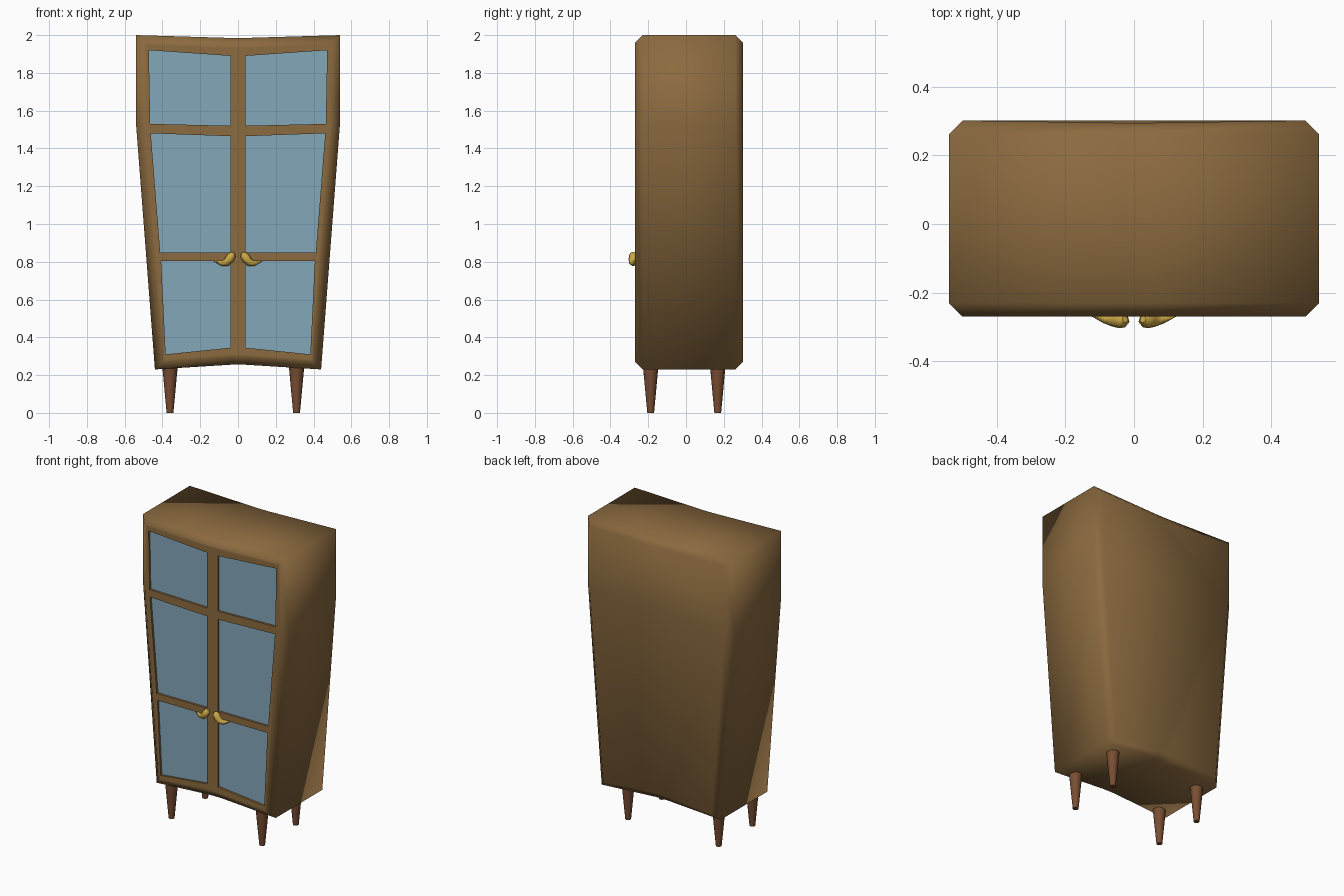
import bpy
import bmesh

cube = bpy.data.objects.get("Cube")
if cube:
    bpy.data.objects.remove(cube, do_unlink=True)


def material(name, rgb):
    mat = bpy.data.materials.new(name)
    mat.use_nodes = True
    mat.diffuse_color = (*rgb, 1)
    bsdf = next(n for n in mat.node_tree.nodes if n.type == "BSDF_PRINCIPLED")
    bsdf.inputs["Base Color"].default_value = (*rgb, 1)
    bsdf.inputs["Roughness"].default_value = 0.7
    return mat


wood = material("brown wood", (0.26, 0.145, 0.05))
glass = material("blue glass", (0.23, 0.39, 0.49))
leg_wood = material("dark red wood", (0.19, 0.075, 0.032))
gold = material("gold", (0.60, 0.39, 0.06))


def finish(bm, name, mats, smooth=False):
    mesh = bpy.data.meshes.new(name)
    bm.to_mesh(mesh)
    bm.free()
    for mat in mats:
        mesh.materials.append(mat)
    if smooth:
        mesh.shade_smooth()
    obj = bpy.data.objects.new(name, mesh)
    bpy.context.collection.objects.link(obj)
    return obj


# Cabinet outline, right half from bottom centre to top centre
MID = 0.04
RIM = 0.055
HALF = [(MID, 0.255), (0.44, 0.23), (0.54, 1.53), (0.54, 2.0), (MID, 1.985)]


def inset_half(d):
    points = []
    for x, z in HALF:
        px = x - d if x > MID else x
        pz = z + d if z < 1 else (z - d if z > 1.9 else z)
        points.append((px, pz))
    return points


# Flared body with chamfered front and back edges, open behind the doors
bm = bmesh.new()
rings = []
for d, y in [(0.04, 0.302), (0, 0.262), (0, -0.23), (0.04, -0.27), (RIM, -0.27)]:
    half = inset_half(d)
    outline = half + [(-x, z) for x, z in reversed(half)]
    ring = []
    for x, z in outline:
        bend = 0.007 if y > 0.3 and abs(x) <= MID else 0
        ring.append(bm.verts.new((x, y - bend, z)))
    rings.append(ring)
for back, front in zip(rings, rings[1:]):
    for i in range(len(back)):
        j = (i + 1) % len(back)
        bm.faces.new((back[i], back[j], front[j], front[i]))
bm.faces.new(list(reversed(rings[0])))
finish(bm, "cabinet_body", [wood], smooth=True)


# Door frame: a warped grid whose pane cells are sunk into the front
def rim_x(z):
    line = inset_half(RIM)[1:4]
    for (xa, za), (xb, zb) in zip(line, line[1:]):
        if z <= zb + 1e-6:
            return xa + (xb - xa) * (z - za) / (zb - za)
    return line[-1][0]


# Each row: height at outer side, height at centre, outer x of the pane
ROWS = [
    (0.285, 0.31, 0.383), (0.31, 0.345, 0.383), (0.805, 0.805, 0.407),
    (0.85, 0.85, 0.412), (1.48, 1.465, 0.462), (1.53, 1.52, 0.465),
    (1.92, 1.89, 0.472), (1.945, 1.93, 0.473),
]
bm = bmesh.new()
grid = []
for z_out, z_in, x_pane in ROWS:
    right = [(MID, z_in), (x_pane, z_out), (rim_x(z_out), z_out)]
    row = [(-x, z) for x, z in reversed(right)] + right
    grid.append([bm.verts.new((x, -0.27, z)) for x, z in row])
panes = []
for r in range(len(grid) - 1):
    low, high = grid[r], grid[r + 1]
    for c in range(len(low) - 1):
        face = bm.faces.new((low[c], low[c + 1], high[c + 1], high[c]))
        if r % 2 == 1 and c % 2 == 1:
            panes.append(face)
sunk = bmesh.ops.extrude_discrete_faces(bm, faces=panes)["faces"]
for face in sunk:
    face.material_index = 1
    for v in face.verts:
        v.co.y += 0.014
finish(bm, "door_frame_with_panes", [wood, glass])

# Tapered legs
for side, x in (("right", -0.36), ("left", 0.31)):
    for end, y in (("front", -0.187), ("back", 0.168)):
        bpy.ops.mesh.primitive_cone_add(
            vertices=16, radius1=0.018, radius2=0.043, depth=0.27,
            location=(x, y, 0.135))
        leg = bpy.context.object
        leg.name = f"{end}_{side}_leg"
        leg.data.materials.append(leg_wood)
        bpy.ops.object.shade_smooth_by_angle()

# Curved door handles: x, y, z, radius along the path
PATH = [
    (0.026, -0.278, 0.848, 0.010), (0.032, -0.280, 0.836, 0.022),
    (0.045, -0.281, 0.815, 0.024), (0.062, -0.280, 0.796, 0.021),
    (0.085, -0.276, 0.792, 0.015), (0.128, -0.264, 0.806, 0.003),
]
for name, sign in (("left", 1), ("right", -1)):
    curve = bpy.data.curves.new(f"{name}_handle", "CURVE")
    curve.dimensions = "3D"
    curve.bevel_depth = 1
    curve.bevel_resolution = 1
    curve.use_fill_caps = True
    spline = curve.splines.new("POLY")
    spline.points.add(len(PATH) - 1)
    for point, (x, y, z, radius) in zip(spline.points, PATH):
        point.co = (sign * x, y, z, 1)
        point.radius = radius
    spline.use_smooth = True
    curve.materials.append(gold)
    handle = bpy.data.objects.new(f"{name}_handle", curve)
    bpy.context.collection.objects.link(handle)
